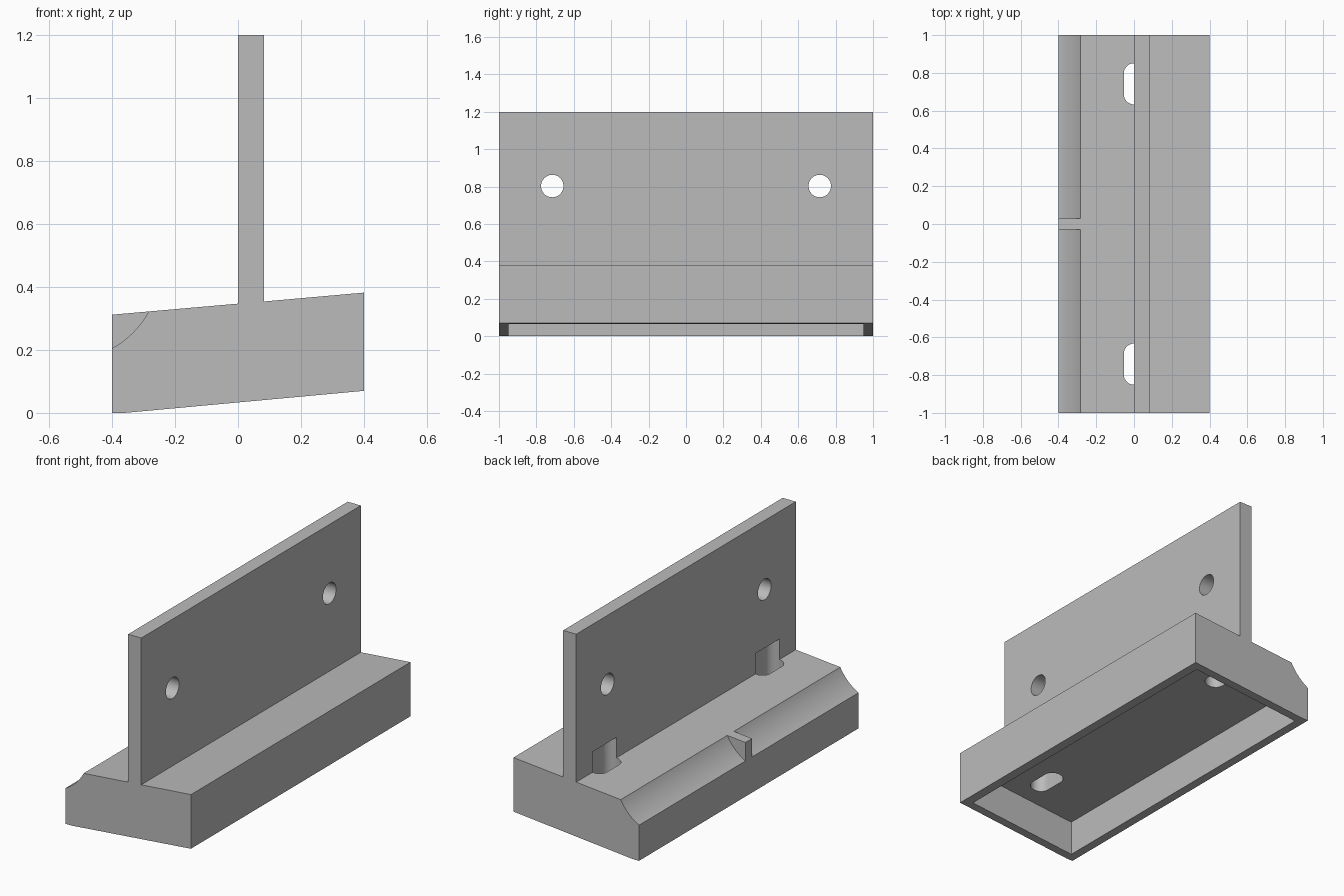
import bpy
import bmesh
from math import cos, sin, pi, radians
from mathutils import Vector

cube = bpy.data.objects.get("Cube")
if cube:
    bpy.data.objects.remove(cube, do_unlink=True)

grey = bpy.data.materials.new("plain grey")
grey.use_nodes = True
grey.diffuse_color = (0.5, 0.5, 0.5, 1)
grey.node_tree.nodes["Principled BSDF"].inputs["Base Color"].default_value = (0.5, 0.5, 0.5, 1)

# Each axis maps a flat profile point and a depth to a 3D position
PLACE = {
    "x": lambda a, b, d: (d, a, b),
    "y": lambda a, b, d: (a, d, b),
    "z": lambda a, b, d: (a, b, d),
}


def prism(name, profile, axis, low, high):
    """Extrude a closed profile along an axis."""
    bm = bmesh.new()
    face = bm.faces.new([bm.verts.new(PLACE[axis](a, b, low)) for a, b in profile])
    top = bmesh.ops.extrude_face_region(bm, geom=[face])["geom"]
    shift = Vector(PLACE[axis](0, 0, high - low))
    bmesh.ops.translate(bm, vec=shift, verts=[g for g in top if isinstance(g, bmesh.types.BMVert)])
    bmesh.ops.recalc_face_normals(bm, faces=bm.faces)
    mesh = bpy.data.meshes.new(name)
    bm.to_mesh(mesh)
    bm.free()
    mesh.materials.append(grey)
    obj = bpy.data.objects.new(name, mesh)
    bpy.context.collection.objects.link(obj)
    return obj


def arc(cx, cy, r, start, end, steps):
    angles = [start + (end - start) * i / steps for i in range(steps + 1)]
    return [(cx + r * cos(t), cy + r * sin(t)) for t in angles]


def cut(target, cutter):
    """Subtract the cutter and discard it."""
    cutter.hide_render = True
    mod = target.modifiers.new("cut", "BOOLEAN")
    mod.operation = "DIFFERENCE"
    mod.solver = "EXACT"
    mod.object = cutter
    bpy.context.view_layer.objects.active = target
    bpy.ops.object.modifier_apply(modifier=mod.name)
    bpy.data.objects.remove(cutter, do_unlink=True)


# Sloped base and upright plate in one T-shaped section
section = [(-0.4, 0), (-0.36, 0), (0.4, 0.07), (0.4, 0.382), (0.083, 0.354),
           (0.083, 1.2), (0, 1.2), (0, 0.347), (-0.4, 0.312)]
bracket = prism("mounting_bracket", section, "y", -1, 1)

# Hollow underside with a sloped ceiling
hollow = [(-0.35, -0.1), (0.35, -0.1), (0.35, 0.265), (-0.35, 0.203)]
cut(bracket, prism("hollow_cutter", hollow, "y", -0.95, 0.95))

for side in (-1, 1):
    # Round bolt hole through the plate
    hole = arc(side * 0.715, 0.803, 0.06, 0, 2 * pi, 48)[:-1]
    cut(bracket, prism("bolt_hole_cutter", hole, "x", -0.1, 0.2))

    # Rounded slot through the base, recessed into the plate
    mid, half, r = side * 0.742, 0.055, 0.054
    slot = arc(0, mid + half, r, 0, pi, 20) + arc(0, mid - half, r, pi, 2 * pi, 20)
    cut(bracket, prism("slot_cutter", slot, "z", 0.1, 0.465))

    # Concave cove along the low edge, leaving a central rib
    cove = arc(-0.536, 0.457, 0.286, 0, 2 * pi, 96)[:-1]
    near, far = sorted((side * 0.03, side * 1.1))
    cut(bracket, prism("cove_cutter", cove, "y", near, far))

bpy.ops.object.select_all(action="DESELECT")
bracket.select_set(True)
bpy.context.view_layer.objects.active = bracket
bpy.ops.object.shade_smooth_by_angle(angle=radians(25))
